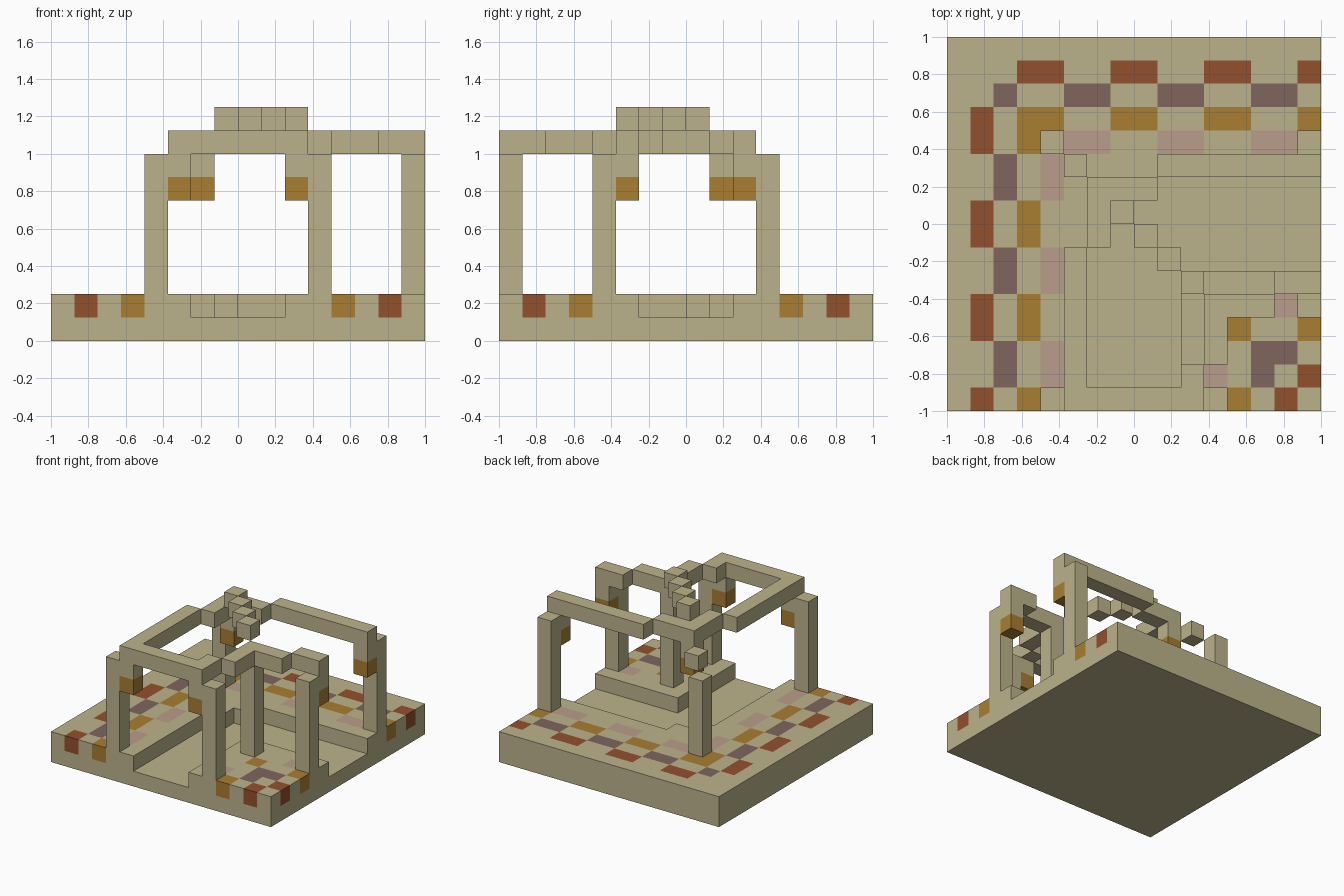
import bpy
import bmesh

if "Cube" in bpy.data.objects:
    bpy.data.objects.remove(bpy.data.objects["Cube"], do_unlink=True)

U = 0.125   # one block
N = 16      # blocks along each side


def material(name, rgb):
    mat = bpy.data.materials.new(name)
    mat.use_nodes = True
    color = (*rgb, 1.0)
    mat.diffuse_color = color
    bsdf = next(n for n in mat.node_tree.nodes if n.type == 'BSDF_PRINCIPLED')
    bsdf.inputs["Base Color"].default_value = color
    return mat


SAND, RED, PURPLE, OCHRE, PINK = range(5)
MATERIALS = [
    material("sandstone", (0.50, 0.45, 0.26)),
    material("brick_red", (0.29, 0.08, 0.027)),
    material("dusky_purple", (0.21, 0.13, 0.11)),
    material("ochre", (0.39, 0.21, 0.032)),
    material("pale_pink", (0.48, 0.34, 0.26)),
]


def place(i, j, k):
    """Block coordinates: i from the left edge, j from the back edge, k up."""
    return (i * U - 1, 1 - j * U, k * U)


def finish(name, bm):
    bmesh.ops.remove_doubles(bm, verts=bm.verts, dist=0.0001)
    bmesh.ops.recalc_face_normals(bm, faces=bm.faces)
    mesh = bpy.data.meshes.new(name)
    bm.to_mesh(mesh)
    bm.free()
    for mat in MATERIALS:
        mesh.materials.append(mat)
    obj = bpy.data.objects.new(name, mesh)
    bpy.context.collection.objects.link(obj)


def box(name, i0, i1, j0, j1, k0, k1, mat=SAND):
    bm = bmesh.new()
    bmesh.ops.create_cube(bm, size=1)
    for v in bm.verts:
        v.co = place(i1 if v.co.x > 0 else i0,
                     j1 if v.co.y > 0 else j0,
                     k1 if v.co.z > 0 else k0)
    for f in bm.faces:
        f.material_index = mat
    finish(name, bm)


def pair(name, i0, i1, j0, j1, k0, k1, mat=SAND):
    """A box and its reflection across the diagonal."""
    box(name + "_front", i0, i1, j0, j1, k0, k1, mat)
    box(name + "_side", j0, j1, i0, i1, k0, k1, mat)


# Paving pattern, symmetric across the diagonal
CORNER = {(11, 14): PINK, (12, 12): OCHRE, (12, 15): OCHRE,
          (13, 13): PURPLE, (13, 14): PURPLE, (14, 15): RED}
BANDS = {1: RED, 2: PURPLE, 3: OCHRE, 4: PINK}


def paving(i, j):
    a, b = min(i, j), max(i, j)
    if a in BANDS:
        on = b % 4 in ((0, 3) if a % 2 else (1, 2))
        return BANDS[a] if on else SAND
    return CORNER.get((a, b), SAND)


def is_pit(i, j):
    a, b = min(i, j), max(i, j)
    return 6 <= a <= 9 and b >= 6 and (a, b) not in ((6, 6), (6, 7))


# Base slab with a paved layer around the sunken court
box("base_slab", 0, N, 0, N, 0, 1)
bm = bmesh.new()


def quad(points, mat):
    bm.faces.new([bm.verts.new(place(*p)) for p in points]).material_index = mat


solid = {(i, j) for i in range(N) for j in range(N) if not is_pit(i, j)}
for i, j in solid:
    m = paving(i, j)
    for k in (1, 2):
        quad([(i, j, k), (i + 1, j, k), (i + 1, j + 1, k), (i, j + 1, k)], m)
    for di, dj in ((1, 0), (-1, 0), (0, 1), (0, -1)):
        if (i + di, j + dj) in solid:
            continue
        if di:
            e = i + (di > 0)
            ends = (e, j), (e, j + 1)
        else:
            e = j + (dj > 0)
            ends = (i, e), (i + 1, e)
        (p, q), (r, s) = ends
        quad([(p, q, 1), (r, s, 1), (r, s, 2), (p, q, 2)], m)
finish("paved_layer", bm)

# Pillars
for c in (4, 11):
    pair(f"pillar_{c}", c, c + 1, 15, 16, 2, 8)
box("inner_pillar", 11, 12, 11, 12, 2, 8)
box("back_pillar", 4, 5, 4, 5, 2, 7)
box("back_pillar_step", 5, 6, 5, 6, 7, 8)

# Hanging brackets with ochre tips
for c in (5, 10):
    pair(f"bracket_{c}", c, c + 1, 15, 16, 7, 8)
    pair(f"bracket_tip_{c}", c, c + 1, 15, 16, 6, 7, OCHRE)
box("inner_bracket", 6, 7, 6, 7, 7, 8)
box("inner_bracket_tip", 6, 7, 6, 7, 6, 7, OCHRE)

# Roof beams, stepping sideways toward each corner
pair("long_beam", 5, 6, 9, 16, 8, 9)
box("front_beam", 6, 10, 15, 16, 8, 9)
pair("short_beam", 10, 11, 14, 16, 8, 9)
pair("outer_corner_arm", 11, 12, 12, 14, 8, 9)
box("outer_corner", 11, 12, 11, 12, 8, 9)
pair("inner_corner_arm", 6, 7, 7, 9, 8, 9)
box("inner_corner", 6, 7, 6, 7, 8, 9)

# Diagonal crown of blocks on top
for c in range(7, 11):
    box(f"crown_block_{c}", c, c + 1, c, c + 1, 9, 10)
